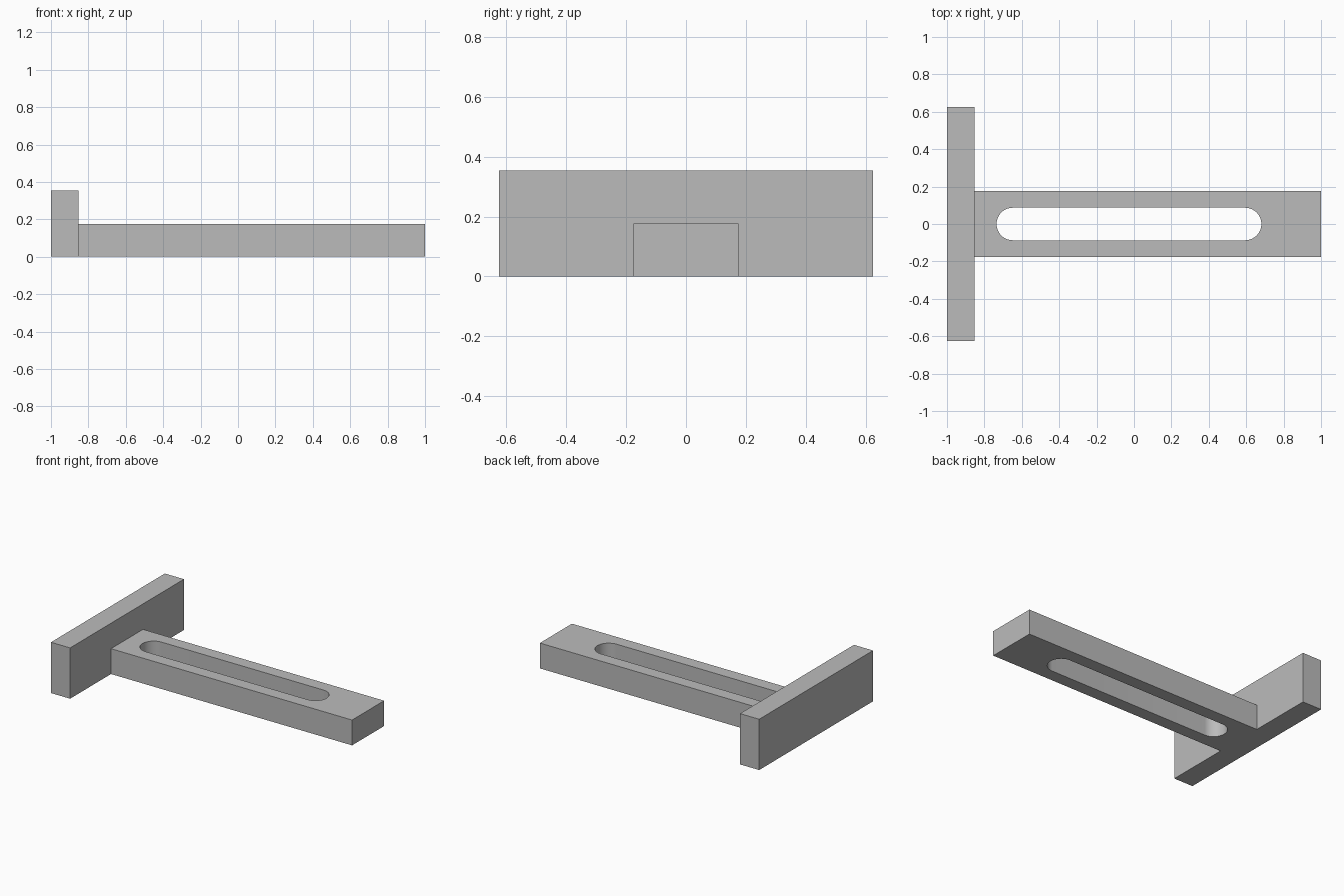
import bpy, bmesh, math
from mathutils import Matrix, Vector

cube = bpy.data.objects.get("Cube")
if cube:
    bpy.data.objects.remove(cube, do_unlink=True)

# Single grey material
grey = bpy.data.materials.new("plain_grey")
grey.use_nodes = True
colour = (0.5, 0.5, 0.5, 1)
grey.diffuse_color = colour
grey.node_tree.nodes["Principled BSDF"].inputs["Base Color"].default_value = colour


def add_object(name, bm):
    bmesh.ops.recalc_face_normals(bm, faces=bm.faces)
    mesh = bpy.data.meshes.new(name)
    bm.to_mesh(mesh)
    bm.free()
    mesh.materials.append(grey)
    obj = bpy.data.objects.new(name, mesh)
    bpy.context.collection.objects.link(obj)
    return obj


def box(name, low, high):
    low, high = Vector(low), Vector(high)
    bm = bmesh.new()
    bmesh.ops.create_cube(bm, size=1, matrix=Matrix.Translation((low + high) / 2)
                          @ Matrix.Diagonal((*(high - low), 1)))
    return add_object(name, bm)


def slot_cutter(name, half_length, radius, depth, matrix, steps=24):
    """Round-ended prism, long along its local x and deep along its local z."""
    bm = bmesh.new()
    verts = []
    for side in (1, -1):
        for i in range(steps + 1):
            a = side * math.pi / 2 - math.pi / 2 + math.pi * (i / steps - 0.5)
            if side > 0:
                a += math.pi / 2 - math.pi / 2
            verts.append(bm.verts.new((side * (half_length - radius) + radius * math.cos(a),
                                       radius * math.sin(a), -depth / 2)))
    face = bm.faces.new(verts)
    extruded = bmesh.ops.extrude_face_region(bm, geom=[face])["geom"]
    top = [v for v in extruded if isinstance(v, bmesh.types.BMVert)]
    bmesh.ops.translate(bm, verts=top, vec=(0, 0, depth))
    bm.transform(matrix)
    return add_object(name, bm)


def combine(target, other, operation):
    mod = target.modifiers.new(other.name, 'BOOLEAN')
    mod.operation, mod.solver, mod.object = operation, 'EXACT', other
    bpy.ops.object.select_all(action='DESELECT')
    bpy.context.view_layer.objects.active = target
    target.select_set(True)
    bpy.ops.object.modifier_apply(modifier=mod.name)
    bpy.data.objects.remove(other, do_unlink=True)


# Upright mounting plate joined to the long flat arm
bracket = box("slotted_bracket", (-1, -0.625, 0), (-0.853, 0.625, 0.353))
combine(bracket, box("arm", (-0.92, -0.176, 0), (1, 0.176, 0.176)), 'UNION')

# Long adjustment slot through the arm
combine(bracket, slot_cutter("arm_slot", 0.708, 0.087, 1,
                             Matrix.Translation((-0.027, 0, 0.1))), 'DIFFERENCE')

# Short mounting slots through the plate, one on each side
across = Matrix(((0, 0, 1, 0), (1, 0, 0, 0), (0, 1, 0, 0), (0, 0, 0, 1)))
for side in (-1, 1):
    place = Matrix.Translation((-0.93, side * 0.449, 0.176)) @ across
    combine(bracket, slot_cutter("plate_slot", 0.107, 0.085, 0.4, place), 'DIFFERENCE')

# Smooth slot walls, crisp outer edges
bpy.context.view_layer.objects.active = bracket
bracket.select_set(True)
bpy.ops.object.shade_smooth_by_angle(angle=math.radians(30))
